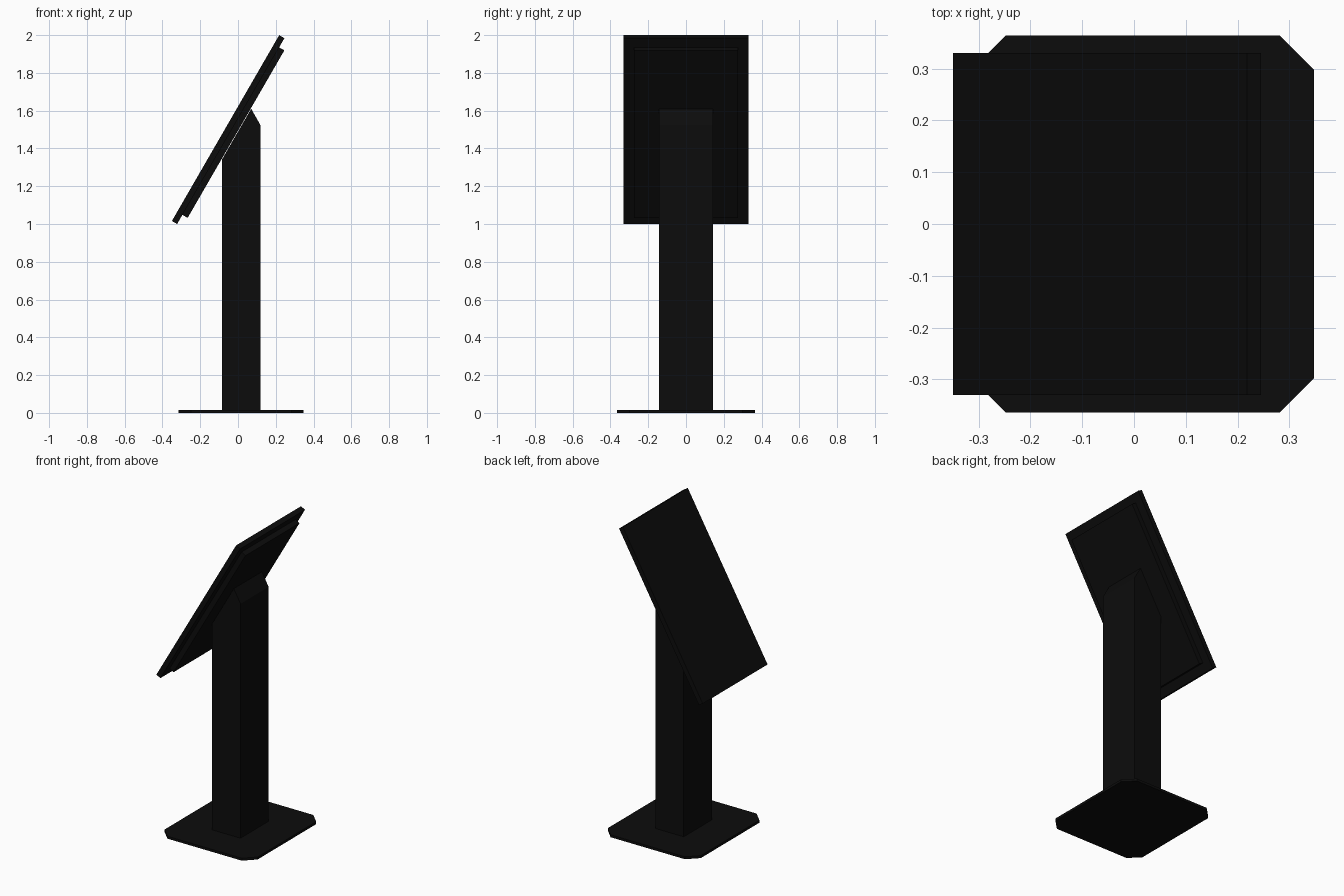
import bpy, bmesh
from mathutils import Vector

if "Cube" in bpy.data.objects:
    bpy.data.objects.remove(bpy.data.objects["Cube"])


def material(name, v):
    m = bpy.data.materials.new(name)
    m.diffuse_color = (v, v, v, 1)
    m.use_nodes = True
    m.node_tree.nodes["Principled BSDF"].inputs["Base Color"].default_value = m.diffuse_color
    return m


black = material("matte black", 0.0037)


def extrude(name, points, direction, mat):
    """Extrude a flat outline (3D points) along a vector."""
    bm = bmesh.new()
    face = bm.faces.new([bm.verts.new(p) for p in points])
    out = bmesh.ops.extrude_face_region(bm, geom=[face])
    verts = [g for g in out["geom"] if isinstance(g, bmesh.types.BMVert)]
    bmesh.ops.translate(bm, verts=verts, vec=direction)
    bmesh.ops.recalc_face_normals(bm, faces=bm.faces)
    me = bpy.data.meshes.new(name)
    bm.to_mesh(me)
    bm.free()
    me.materials.append(mat)
    ob = bpy.data.objects.new(name, me)
    bpy.context.collection.objects.link(ob)
    return ob


def side_profile(name, xz, half_width, mat):
    return extrude(name, [(x, -half_width, z) for x, z in xz], (0, 2 * half_width, 0), mat)


# base plate with clipped corners
x0, x1, y, c = -0.314, 0.348, 0.364, 0.066
base = [(x0 + c, -y), (x1 - c, -y), (x1, -y + c), (x1, y - c),
        (x1 - c, y), (x0 + c, y), (x0, y - c), (x0, -y + c)]
extrude("base_plate", [(px, py, 0) for px, py in base], (0, 0, 0.016), black)

# column with a slanted top that meets the back of the screen
side_profile("column", [(-0.084, 0.016), (0.118, 0.016), (0.118, 1.525), (0.07, 1.61),
                        (-0.084, 1.343)], 0.143, black)

# tilted screen: front slab and smaller back housing, 60 degrees from the floor
along = Vector((0.5, 0.866))
back = Vector((0.866, -0.5))
corner = Vector((-0.35, 1.016))
length = 1.136


def slab(name, start, end, near, far, half_width):
    pts = [corner + along * a + back * d
           for a, d in ((start, near), (end, near), (end, far), (start, far))]
    side_profile(name, pts, half_width, black)


slab("screen_panel", 0, length, 0, 0.032, 0.33)
slab("back_housing", 0.056, length - 0.056, 0.032, 0.064, 0.275)
